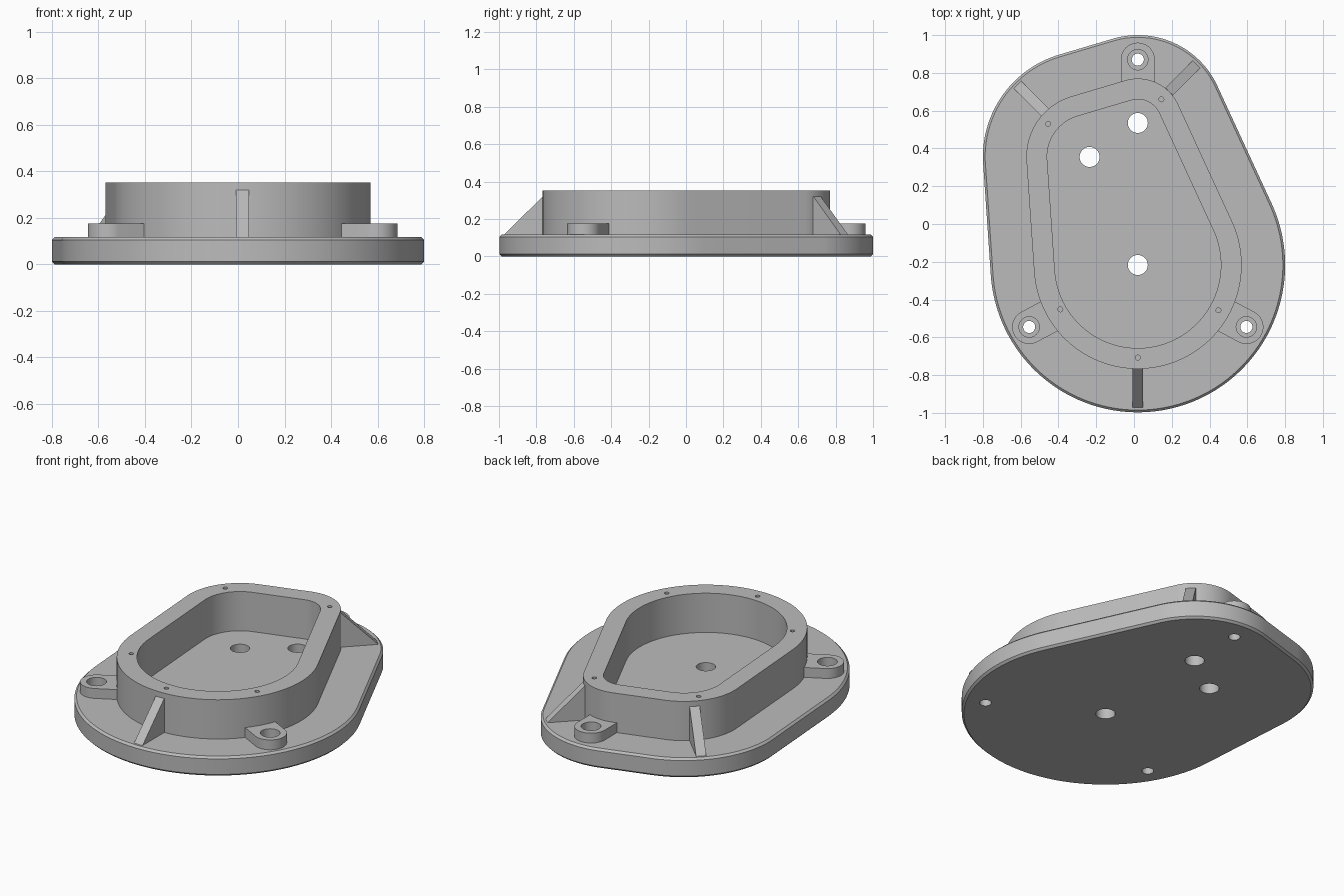
import bpy, bmesh, math
from mathutils import Vector

cube = bpy.data.objects.get("Cube")
if cube:
    bpy.data.objects.remove(cube, do_unlink=True)

grey = bpy.data.materials.new("plain grey")
grey.use_nodes = True
COLOUR = (0.5, 0.5, 0.5, 1)
grey.diffuse_color = COLOUR
grey.node_tree.nodes["Principled BSDF"].inputs["Base Color"].default_value = COLOUR

# Three shaft centres with the radius of the wall around each
BIG, TOP, SIDE = Vector((0.02, -0.217)), Vector((0.02, 0.535)), Vector((-0.235, 0.355))
LOBES = [(BIG, 0.55), (TOP, 0.235), (SIDE, 0.335)]
BASE_TOP, WALL_TOP, BOSS_TOP, RIB_TOP = 0.117, 0.352, 0.176, 0.32
STEPS = 180


def direction(angle):
    return Vector((math.cos(angle), math.sin(angle)))


def outline(offset):
    """Rounded hull around the lobes, grown by offset."""
    pts = []
    for i in range(STEPS):
        n = direction(math.tau * i / STEPS)
        c, r = max(LOBES, key=lambda lobe: lobe[0].dot(n) + lobe[1])
        pts.append(c + n * (r + offset))
    return pts


def circle(c, r, n=40):
    return [c + direction(math.tau * i / n) * r for i in range(n)]


def loft(bm, layers):
    """Closed solid through (outline, height) layers of equal point count."""
    rings = [[bm.verts.new((p.x, p.y, z)) for p in pts] for pts, z in layers]
    n = len(rings[0])
    for a, b in zip(rings, rings[1:]):
        for i in range(n):
            j = (i + 1) % n
            bm.faces.new((a[i], a[j], b[j], b[i]))
    bm.faces.new(rings[0][::-1])
    bm.faces.new(rings[-1])


def make(name, bm):
    bmesh.ops.recalc_face_normals(bm, faces=bm.faces[:])
    mesh = bpy.data.meshes.new(name)
    bm.to_mesh(mesh)
    bm.free()
    mesh.materials.append(grey)
    obj = bpy.data.objects.new(name, mesh)
    bpy.context.collection.objects.link(obj)
    return obj


def activate(obj):
    bpy.ops.object.select_all(action='DESELECT')
    obj.select_set(True)
    bpy.context.view_layer.objects.active = obj


parts = []

# Flange and hollow wall in one continuous section
bm = bmesh.new()
loft(bm, [(outline(o), z) for o, z in (
    (0.218, 0), (0.23, 0.012), (0.23, BASE_TOP - 0.012), (0.218, BASE_TOP),
    (0, BASE_TOP), (0, WALL_TOP), (-0.11, WALL_TOP), (-0.11, BASE_TOP))])
parts.append(make("flanged_housing", bm))

# Bolt bosses: round ends with straight sides running into the wall
BOLTS = [("back", Vector((0.02, 0.87)), -90, 0.14),
         ("front_right", Vector((-0.555, -0.545)), 28, 0.17),
         ("front_left", Vector((0.595, -0.545)), 152, 0.17)]
for name, c, heading, length in BOLTS:
    a = math.radians(heading)
    pts = [c + direction(a + math.pi / 2 + math.pi * i / 24) * 0.09 for i in range(25)]
    pts += [pts[-1] + direction(a) * length, pts[0] + direction(a) * length]
    bm = bmesh.new()
    loft(bm, [(pts, BASE_TOP - 0.01), (pts, BOSS_TOP)])
    parts.append(make(name + "_bolt_boss", bm))

# Sloping ribs outside the wall
for name, (c, r), heading in (("front", LOBES[0], -90), ("back_left", LOBES[1], 45),
                              ("back_right", LOBES[2], 135)):
    d = direction(math.radians(heading))
    across = Vector((-d.y, d.x)) * 0.028
    section = [(r - 0.03, BASE_TOP - 0.005), (r + 0.205, BASE_TOP - 0.005),
               (r + 0.205, BASE_TOP), (r, RIB_TOP), (r - 0.03, RIB_TOP)]
    bm = bmesh.new()
    sides = []
    for s in (-1, 1):
        sides.append([bm.verts.new((*(c + d * t + across * s), z)) for t, z in section])
        bm.faces.new(sides[-1])
    for i in range(len(section)):
        j = (i + 1) % len(section)
        bm.faces.new((sides[0][i], sides[0][j], sides[1][j], sides[1][i]))
    parts.append(make(name + "_rib", bm))

# Drill for shaft holes, counterbored bolt holes and rim screw holes
bm = bmesh.new()
for c in (BIG, TOP, SIDE):
    loft(bm, [(circle(c, 0.053), -0.1), (circle(c, 0.053), 0.2)])
for _, c, _, _ in BOLTS:
    loft(bm, [(circle(c, 0.032), -0.1), (circle(c, 0.032), 0.11),
              (circle(c, 0.054), 0.11), (circle(c, 0.054), 0.3)])
for x, y in ((-0.455, 0.53), (0.145, 0.66), (-0.39, -0.452), (0.447, -0.457), (0.02, -0.707)):
    c = Vector((x, y))
    loft(bm, [(circle(c, 0.013, 16), 0.22), (circle(c, 0.013, 16), 0.4)])
drill = make("drill_cutter", bm)
drill.hide_render = True

for obj in parts:
    activate(obj)
    if not obj.name.endswith("rib"):
        cut = obj.modifiers.new("holes", 'BOOLEAN')
        cut.operation = 'DIFFERENCE'
        cut.solver = 'EXACT'
        cut.object = drill
        bpy.ops.object.modifier_apply(modifier=cut.name)
    bpy.ops.object.shade_smooth_by_angle(angle=math.radians(30))
bpy.data.objects.remove(drill, do_unlink=True)
